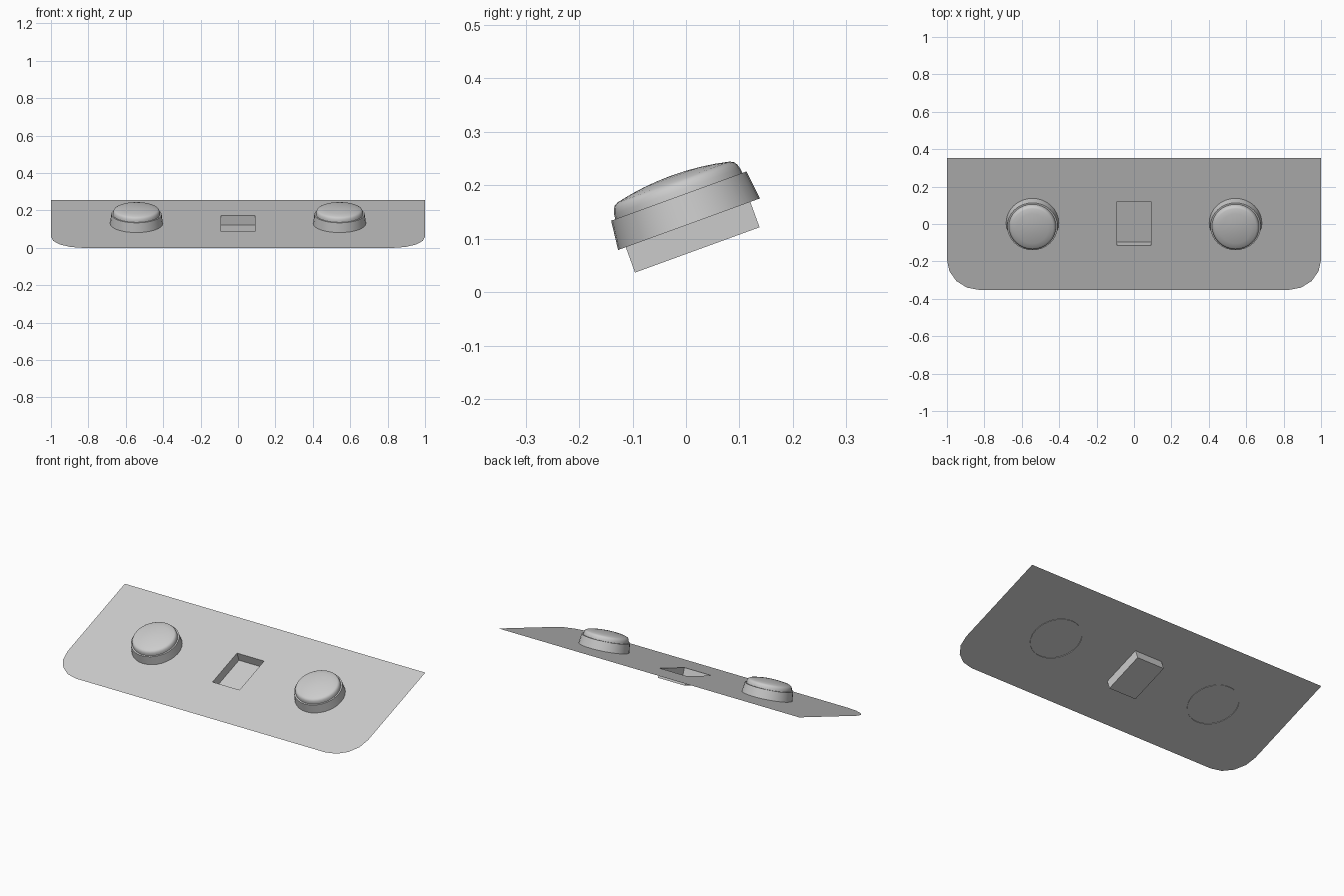
import bpy, bmesh
from math import sin, cos, pi, radians
from mathutils import Matrix

if "Cube" in bpy.data.objects:
    bpy.data.objects.remove(bpy.data.objects["Cube"])

TILT = radians(20)
HALF = 0.375                      # half depth of the panel along its slope
FRAME = Matrix.Translation((0, 0, HALF * sin(TILT))) @ Matrix.Rotation(TILT, 4, 'X')


def add_object(name, bm, x=0, y=0):
    """Make an object placed at (x, y) on the sloping panel."""
    mesh = bpy.data.meshes.new(name)
    bm.to_mesh(mesh)
    bm.free()
    obj = bpy.data.objects.new(name, mesh)
    bpy.context.collection.objects.link(obj)
    obj.matrix_world = FRAME @ Matrix.Translation((x, y, 0))
    return obj


def lathe(name, profile, x, y, steps=32):
    """Spin an (r, z) profile around the panel normal."""
    bm = bmesh.new()
    verts = [bm.verts.new((r, 0, z)) for r, z in profile]
    edges = [bm.edges.new(pair) for pair in zip(verts, verts[1:])]
    bmesh.ops.spin(bm, geom=verts + edges, cent=(0, 0, 0), axis=(0, 0, 1),
                   angle=2 * pi, steps=steps)
    bmesh.ops.remove_doubles(bm, verts=bm.verts, dist=1e-5)
    bmesh.ops.recalc_face_normals(bm, faces=bm.faces)
    if sum(f.normal.z for f in bm.faces) < 0:
        bmesh.ops.reverse_faces(bm, faces=bm.faces)
    obj = add_object(name, bm, x, y)
    bpy.ops.object.select_all(action='DESELECT')
    obj.select_set(True)
    bpy.context.view_layer.objects.active = obj
    bpy.ops.object.shade_smooth_by_angle(angle=radians(35))
    return obj


# Panel: right half of a thin sheet with one rounded front corner and a recess
R, W = 0.172, 0.09
Y0, Y1, DEPTH = -0.121, 0.127, -0.0535
bm = bmesh.new()
arc = [(1 - R + R * sin(a), -HALF + R - R * cos(a))
       for a in (i * pi / 8 for i in range(5))]
outline = [(0, -HALF)] + arc + [(1, HALF), (0, HALF)]
rim = [bm.verts.new((x, y, 0)) for x, y in [(0, Y1), (W, Y1), (W, Y0), (0, Y0)]]
bm.faces.new([bm.verts.new((x, y, 0)) for x, y in outline] + rim)

# Recess walls and floor
base = [bm.verts.new((v.co.x, v.co.y, DEPTH)) for v in rim]
for i in range(3):
    bm.faces.new((rim[i + 1], rim[i], base[i], base[i + 1]))
bm.faces.new(base[::-1])
panel = add_object("panel", bm)
mirror = panel.modifiers.new("mirror", 'MIRROR')
mirror.use_clip = True

# Two knobs: tapered collar and domed cap
collar = [(0.1413, -0.003), (0.1348, 0.053), (0.126, 0.053)]
cap = [(0.1265, 0.053), (0.1255, 0.063), (0.123, 0.071), (0.119, 0.077),
       (0.112, 0.081), (0.085, 0.0865), (0.057, 0.0905), (0.028, 0.093), (0, 0.0938)]
for side, x in (("left", -0.543), ("right", 0.543)):
    lathe(side + "_knob_collar", collar, x, 0.005)
    lathe(side + "_knob_cap", cap, x, 0.005)
